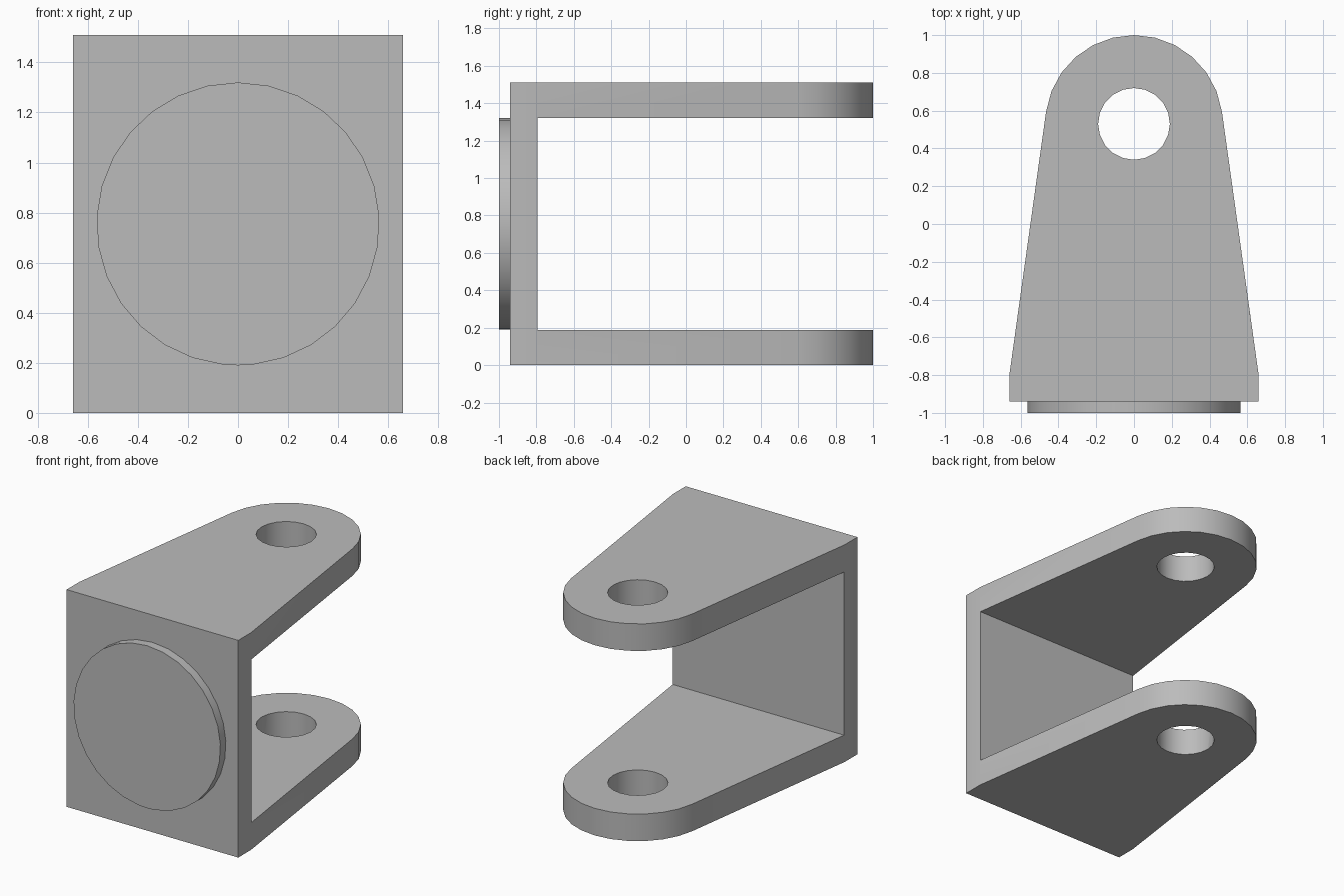
import bpy
import bmesh
from math import cos, sin, radians, pi
from mathutils import Vector

if "Cube" in bpy.data.objects:
    bpy.data.objects.remove(bpy.data.objects["Cube"], do_unlink=True)

HEIGHT, PLATE = 1.51, 0.188
EYE_Y, EYE_R, HOLE_R = 0.53, 0.47, 0.19

grey = bpy.data.materials.new("plain grey")
grey.use_nodes = True
grey.diffuse_color = (0.5, 0.5, 0.5, 1)
grey.node_tree.nodes["Principled BSDF"].inputs["Base Color"].default_value = (0.5, 0.5, 0.5, 1)


def prism(name, outline, extrusion):
    """Solid made by sweeping a closed 3D outline along a vector."""
    bm = bmesh.new()
    face = bm.faces.new([bm.verts.new(p) for p in outline])
    swept = bmesh.ops.extrude_face_region(bm, geom=[face])["geom"]
    verts = [g for g in swept if isinstance(g, bmesh.types.BMVert)]
    bmesh.ops.translate(bm, verts=verts, vec=Vector(extrusion))
    bmesh.ops.recalc_face_normals(bm, faces=bm.faces)
    mesh = bpy.data.meshes.new(name)
    bm.to_mesh(mesh)
    bm.free()
    mesh.materials.append(grey)
    obj = bpy.data.objects.new(name, mesh)
    bpy.context.collection.objects.link(obj)
    return obj


def activate(obj):
    bpy.ops.object.select_all(action='DESELECT')
    obj.select_set(True)
    bpy.context.view_layer.objects.active = obj


def cut(obj, cutter):
    mod = obj.modifiers.new("cut", 'BOOLEAN')
    mod.operation, mod.solver, mod.object = 'DIFFERENCE', 'EXACT', cutter
    activate(obj)
    bpy.ops.object.modifier_apply(modifier=mod.name)
    bpy.data.objects.remove(cutter, do_unlink=True)


# Fork: tapered plan with a rounded end, swept to full height
arc = [radians(8 + 164 * i / 12) for i in range(13)]
plan = [(-0.66, -0.8, 0), (-0.66, -0.94, 0), (0.66, -0.94, 0), (0.66, -0.8, 0)]
plan += [(EYE_R * cos(a), EYE_Y + EYE_R * sin(a), 0) for a in arc]
fork = prism("fork_bracket", plan, (0, 0, HEIGHT))

# Gap between the two arms
gap = [(-1, y, z) for y, z in ((-0.795, PLATE), (2, PLATE),
                               (2, HEIGHT - PLATE), (-0.795, HEIGHT - PLATE))]
cut(fork, prism("gap_cutter", gap, (2, 0, 0)))

# Pin hole through both arms
hole = [(HOLE_R * sin(2 * pi * i / 20), EYE_Y + HOLE_R * cos(2 * pi * i / 20), -0.2)
        for i in range(20)]
cut(fork, prism("hole_cutter", hole, (0, 0, 2)))

# Round boss on the front face
turns = sorted([2 * pi * i / 29 for i in range(29)] + [pi])
ring = [(0.565 * sin(a), -1, HEIGHT / 2 + 0.565 * cos(a)) for a in turns]
boss = prism("front_boss", ring, (0, 0.06, 0))

for part in (fork, boss):
    activate(part)
    bpy.ops.object.shade_smooth_by_angle(angle=radians(30))
